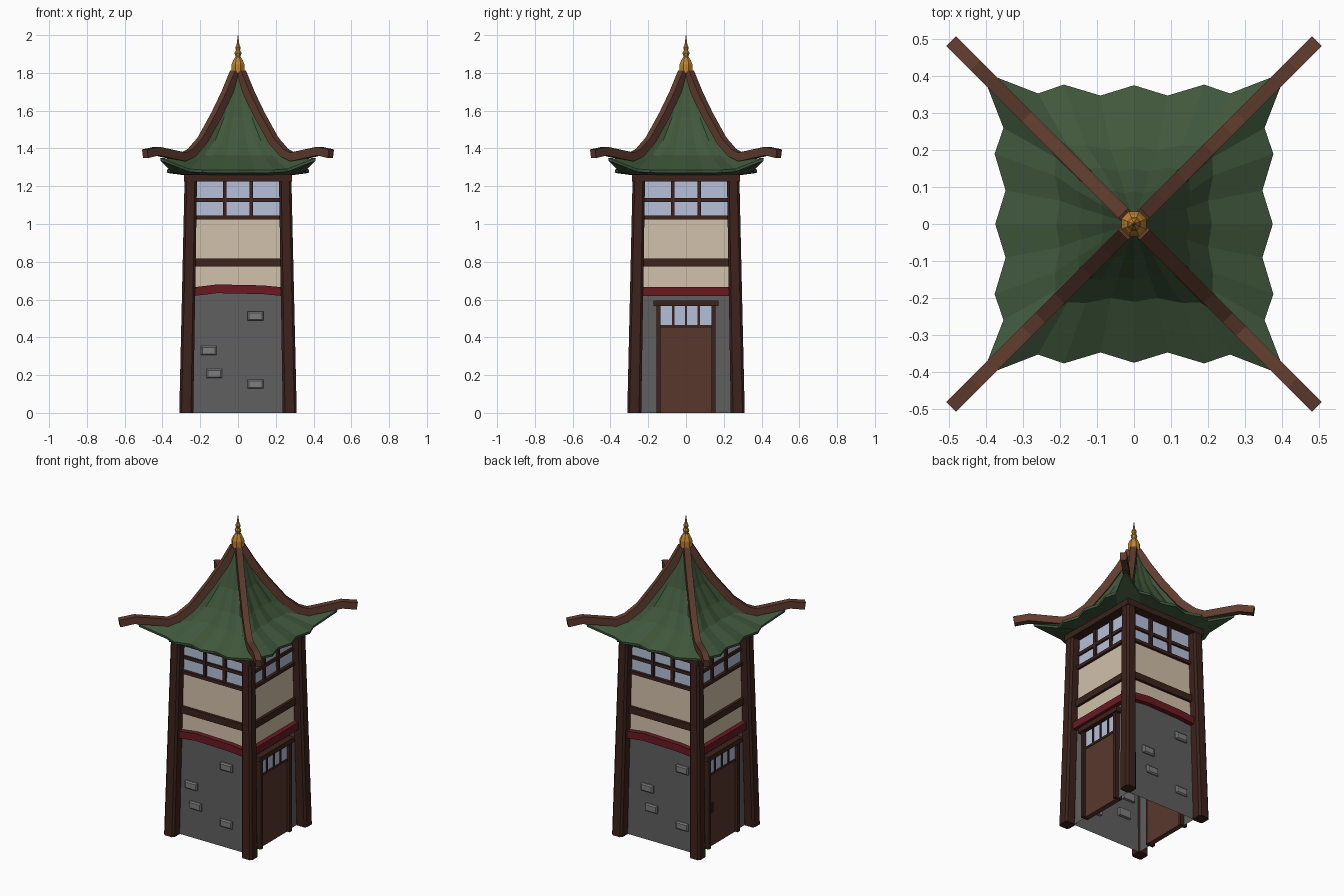
import bpy, bmesh, math
from mathutils import Matrix, Vector

if "Cube" in bpy.data.objects:
    bpy.data.objects.remove(bpy.data.objects["Cube"])


def material(name, r, g, b):
    m = bpy.data.materials.new(name)
    m.diffuse_color = [(c / 255) ** 2.2 for c in (r, g, b)] + [1]
    m.use_nodes = True
    m.node_tree.nodes["Principled BSDF"].inputs["Base Color"].default_value = m.diffuse_color
    return m


WOOD = material("dark_wood", 62, 39, 34)
RIDGE = material("ridge_wood", 96, 62, 50)
DOOR = material("door_wood", 88, 58, 48)
STONE = material("grey_stone", 95, 95, 95)
BRICK = material("light_stone", 125, 125, 125)
PLASTER = material("plaster", 208, 190, 168)
GLASS = material("glass", 178, 190, 216)
RED = material("red_trim", 104, 32, 38)
GREEN = material("green_tiles", 66, 88, 62)
GOLD = material("gold", 190, 130, 50)


def loft(name, rings, mat, cap=True, turn=0, closed_ends=(True, True)):
    """Skin a list of equal rings; turn = quarter turns about z."""
    bm = bmesh.new()
    vs = [[bm.verts.new(p) for p in r] for r in rings]
    n = len(rings[0])
    for a, b in zip(vs, vs[1:]):
        for i in range(n):
            j = (i + 1) % n
            bm.faces.new((a[i], a[j], b[j], b[i]))
    if cap:
        bm.faces.new(vs[0][::-1])
        bm.faces.new(vs[-1])
    bm.transform(Matrix.Rotation(turn * math.pi / 2, 4, 'Z'))
    bmesh.ops.recalc_face_normals(bm, faces=bm.faces)
    me = bpy.data.meshes.new(name)
    bm.to_mesh(me)
    bm.free()
    me.materials.append(mat)
    ob = bpy.data.objects.new(name, me)
    bpy.context.collection.objects.link(ob)
    return ob


def square(h, z):
    return [(-h, -h, z), (h, -h, z), (h, h, z), (-h, h, z)]


def panel(name, u0, u1, z0, z1, d0, d1, mat, turn):
    """Box on a wall: u along it, d outwards from the centre."""
    return loft(name, [[(u0, -d1, z), (u1, -d1, z), (u1, -d0, z), (u0, -d0, z)]
                       for z in (z0, z1)], mat, turn=turn)


def chamfered(c, h, z, k=0.012):
    pts = [(-h + k, -h), (h - k, -h), (h, -h + k), (h, h - k),
           (h - k, h), (-h + k, h), (-h, h - k), (-h, -h + k)]
    return [(c + x, -c + y, z) for x, y in pts]


# Tapered wall shells, open underneath
loft("stone_wall", [square(.246, 0), square(.238, .65)], STONE, cap=False)
loft("plaster_wall", [square(.238, .65), square(.231, 1.03)], PLASTER, cap=False)
loft("window_glass", [square(.228, 1.03), square(.225, 1.24)], GLASS, cap=False)
loft("top_beam", [square(.285, 1.225), square(.285, 1.262)], WOOD)

for t in range(4):
    # Corner posts and timber on each wall
    loft("corner_post", [chamfered(.274, .037, 0), chamfered(.25, .033, 1.23)],
         WOOD, turn=t)
    panel("middle_beam", -.23, .23, .775, .818, .22, .252, WOOD, t)
    panel("window_sill", -.225, .225, 1.025, 1.045, .215, .247, WOOD, t)
    panel("window_crossbar", -.22, .22, 1.117, 1.137, .215, .238, WOOD, t)
    for u in (-.07, .07):
        panel("window_bar", u - .01, u + .01, 1.03, 1.23, .215, .24, WOOD, t)

# Red trim: bowed on front and back, straight over the doors
for t in range(4):
    path = [(-.235, .642), (-.11, .657), (.13, .652), (.235, .642)]
    rings = [[(u, -d, (z if t % 2 == 0 else .643) + s)
              for d, s in ((.225, -.023), (.268, -.023), (.268, .023), (.225, .023))]
             for u, z in path]
    loft("red_trim", rings, RED, turn=t)

# Raised stones on front and back
for t, shift in ((0, 0), (2, .056)):
    for u, z in ((.092, .512), (-.155, .33), (-.126, .208), (.092, .152)):
        u += shift
        rings = [[(u - w, -d, z - h), (u + w, -d, z - h),
                  (u + w, -d, z + h), (u - w, -d, z + h)]
                 for d, w, h in ((.225, .042, .024), (.25, .042, .024), (.257, .034, .017))]
        loft("raised_stone", rings, BRICK, turn=t)

# Doors on both sides
for t in (1, 3):
    panel("door", -.135, .135, 0, .457, .22, .252, DOOR, t)
    panel("door_glass", -.135, .135, .457, .57, .22, .25, GLASS, t)
    panel("door_lintel", -.173, .173, .565, .595, .22, .278, WOOD, t)
    panel("door_glass_rail", -.135, .135, .45, .464, .22, .256, WOOD, t)
    for s in (-1, 1):
        panel("door_jamb", s * .145 - .011, s * .145 + .011, 0, .57, .22, .27, WOOD, t)
    for u in (-.068, 0, .068):
        panel("door_glass_bar", u - .006, u + .006, .457, .57, .22, .256, WOOD, t)
panel("door_handle", -.116, -.104, .22, .28, .25, .266, WOOD, 3)


def roof_ring(c, zc, m, zm, scallop):
    """Corner distance/height, mid-side distance/height, scallop depth."""
    pts = []
    for t in range(4):
        rot = Matrix.Rotation(t * math.pi / 2, 3, 'Z')
        for i, f in enumerate((-1, -.63, -.46, -.22, 0, .22, .46, .63)):
            k = f ** 4
            d = m + (c - m) * k - (scallop if i % 2 else 0)
            z = zm + (zc - zm) * (k if i == 0 else k * .6)
            pts.append(rot @ Vector((f * c, -d, z)))
    return pts


# Scalloped, flared roof with its underside
loft("roof", [roof_ring(*r) for r in (
    (.02, 1.81, .02, 1.81, 0),
    (.115, 1.565, .088, 1.565, .004),
    (.19, 1.425, .15, 1.445, .008),
    (.285, 1.34, .21, 1.365, .01),
    (.412, 1.35, .375, 1.285, .028),
    (.41, 1.335, .373, 1.27, .028),
    (.26, 1.255, .26, 1.255, 0))], GREEN)

# Hip ridges sweeping up at the tips
path = [(.015, 1.80), (.06, 1.69), (.115, 1.575), (.19, 1.44), (.245, 1.377),
        (.29, 1.355), (.43, 1.386), (.492, 1.372)]
side = Vector((1, 1, 0)).normalized() * .019
pts = [Vector((d, -d, z)) for d, z in path]
rings = []
for i, p in enumerate(pts):
    along = (pts[min(i + 1, len(pts) - 1)] - pts[max(i - 1, 0)]).normalized()
    up = side.cross(along).normalized() * .023
    rings.append([p + side + up, p - side + up, p - side - up, p + side - up])
for t in range(4):
    loft("hip_ridge", rings, RIDGE, turn=t)

# Eight-sided gold finial
profile = [(.037, 1.80), (.037, 1.845), (.026, 1.87), (.014, 1.885), (.02, 1.905),
           (.012, 1.92), (.016, 1.935), (.008, 1.95), (.005, 1.972), (.001, 2.0)]
loft("finial", [[(r * math.cos(a), r * math.sin(a), z)
                 for a in (math.pi / 8 + i * math.pi / 4 for i in range(8))]
                for r, z in profile], GOLD)
